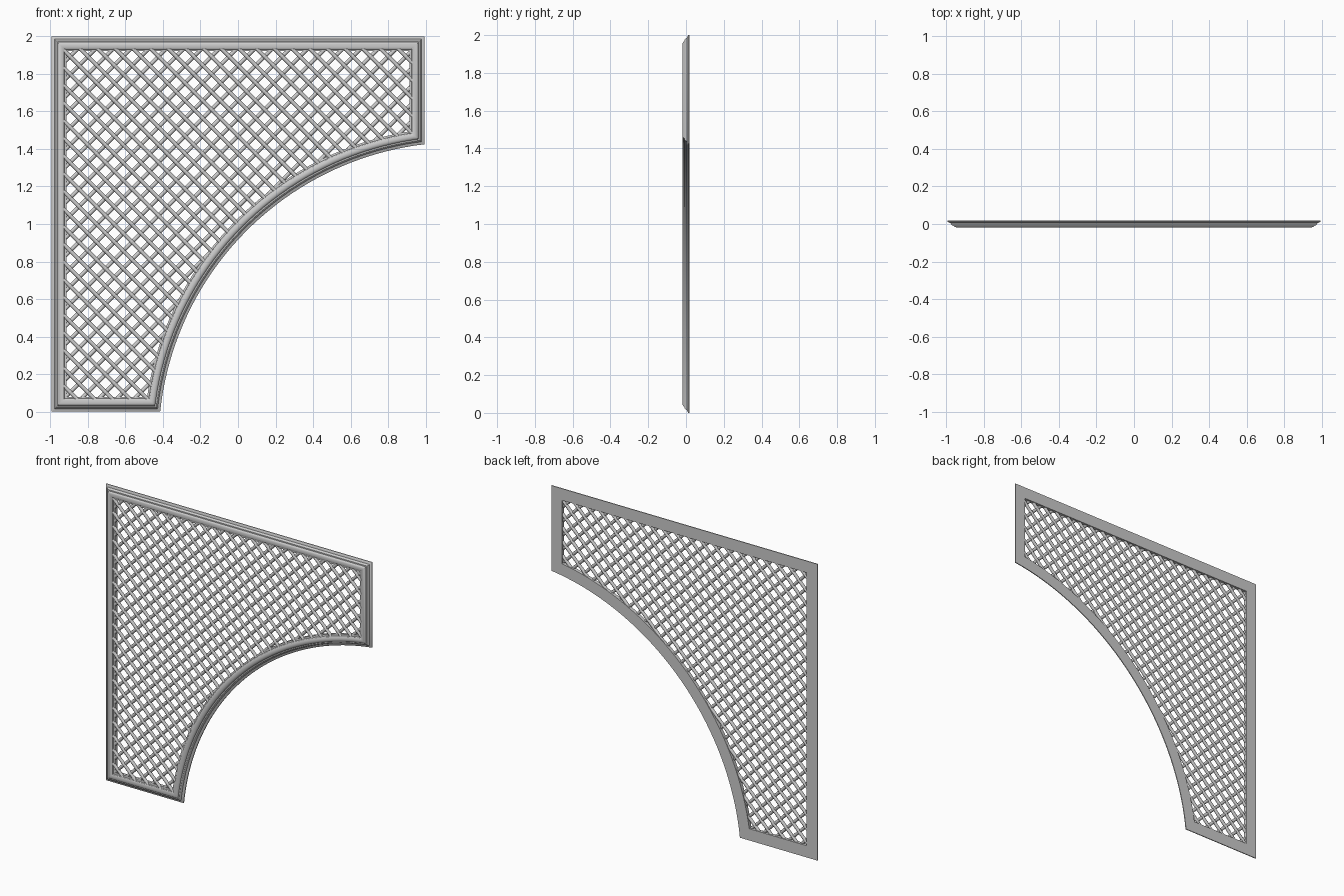
import bpy, bmesh, math
from mathutils import Vector, Matrix

if "Cube" in bpy.data.objects:
    bpy.data.objects.remove(bpy.data.objects["Cube"])

W, H = 0.993, 2.0
A, B = Vector((-0.415, 0.0)), Vector((W, 1.425))

# Concave arc between the two short ends of the panel
half_angle = math.radians(45 - 6.5)
chord = B - A
R = chord.length / 2 / math.sin(half_angle)
C = (A + B) / 2 + Vector((chord.y, -chord.x)).normalized() * R * math.cos(half_angle)
a0 = math.atan2(A.y - C.y, A.x - C.x) % (2 * math.pi)
a1 = math.atan2(B.y - C.y, B.x - C.x) % (2 * math.pi)
N = 40
arc = [C + R * Vector((math.cos(a0 + (a1 - a0) * i / N), math.sin(a0 + (a1 - a0) * i / N)))
       for i in range(N + 1)]
path = [Vector((-W, 0))] + arc + [Vector((W, H)), Vector((-W, H))]


def finish(bm, name, angle):
    bmesh.ops.recalc_face_normals(bm, faces=bm.faces)
    mesh = bpy.data.meshes.new(name)
    bm.to_mesh(mesh)
    bm.free()
    ob = bpy.data.objects.new(name, mesh)
    bpy.context.collection.objects.link(ob)
    bpy.ops.object.select_all(action='DESELECT')
    ob.select_set(True)
    bpy.context.view_layer.objects.active = ob
    bpy.ops.object.shade_smooth_by_angle(angle=math.radians(angle))
    return ob


# Moulded frame: profile of (inset from edge, depth) swept with mitred corners
profile = [(0, 0.018), (0, 0.012), (0.008, 0.007), (0.015, 0.005), (0.017, -0.001),
           (0.024, -0.007), (0.031, -0.008), (0.034, -0.013), (0.041, -0.017),
           (0.049, -0.018), (0.058, -0.017), (0.066, -0.013), (0.069, -0.008),
           (0.079, -0.006), (0.079, 0.018)]
bm = bmesh.new()
rings = []
for i, p in enumerate(path):
    d1 = (p - path[i - 1]).normalized()
    d2 = (path[(i + 1) % len(path)] - p).normalized()
    n1, n2 = Vector((-d1.y, d1.x)), Vector((-d2.y, d2.x))
    m = (n1 + n2) / (1 + n1.dot(n2))
    rings.append([bm.verts.new((p.x + m.x * d, y, p.y + m.y * d)) for d, y in profile])
for i, r in enumerate(rings):
    q = rings[(i + 1) % len(rings)]
    for j in range(len(profile)):
        k = (j + 1) % len(profile)
        bm.faces.new((r[j], r[k], q[k], q[j]))
finish(bm, "frame", 32)


# Lattice: two layers of diagonal rods trimmed to the frame
PITCH, ROD = 0.0942, 0.0105
X0, Z0 = -0.8475, 1.846


def inside(x, z, m):
    return (-W + m < x < W - m and m < z < H - m
            and math.hypot(x - C.x, z - C.y) > R + m)


def rod(bm, p, q, y):
    a, b = Vector((p[0], y, p[1])), Vector((q[0], y, q[1]))
    rot = (b - a).to_track_quat('Z', 'Y').to_matrix().to_4x4()
    bmesh.ops.create_cone(bm, cap_ends=True, segments=10, radius1=ROD, radius2=ROD,
                          depth=(b - a).length,
                          matrix=Matrix.Translation((a + b) / 2) @ rot)


for name, s, y in (("rising_lattice", 1, 0.003), ("falling_lattice", -1, -0.003)):
    bm = bmesh.new()
    for k in range(-45, 46):
        run = []
        for t in range(-1000, 1001):
            x = t * 0.002
            z = Z0 + s * (x - X0) + k * PITCH
            if inside(x, z, 0.06):
                run.append((x, z))
            elif run:
                if len(run) > 4:
                    rod(bm, run[0], run[-1], y)
                run = []
    finish(bm, name, 50)

# Small studs where the rods cross
bm = bmesh.new()
for i in range(-4, 48):
    for j in range(-4, 48):
        x, z = X0 + i * PITCH / 2, Z0 - j * PITCH / 2
        if (i + j) % 2 == 0 and inside(x, z, 0.08):
            bmesh.ops.create_uvsphere(bm, u_segments=8, v_segments=6, radius=0.012,
                                      matrix=Matrix.Translation((x, -0.003, z)))
finish(bm, "lattice_studs", 60)
